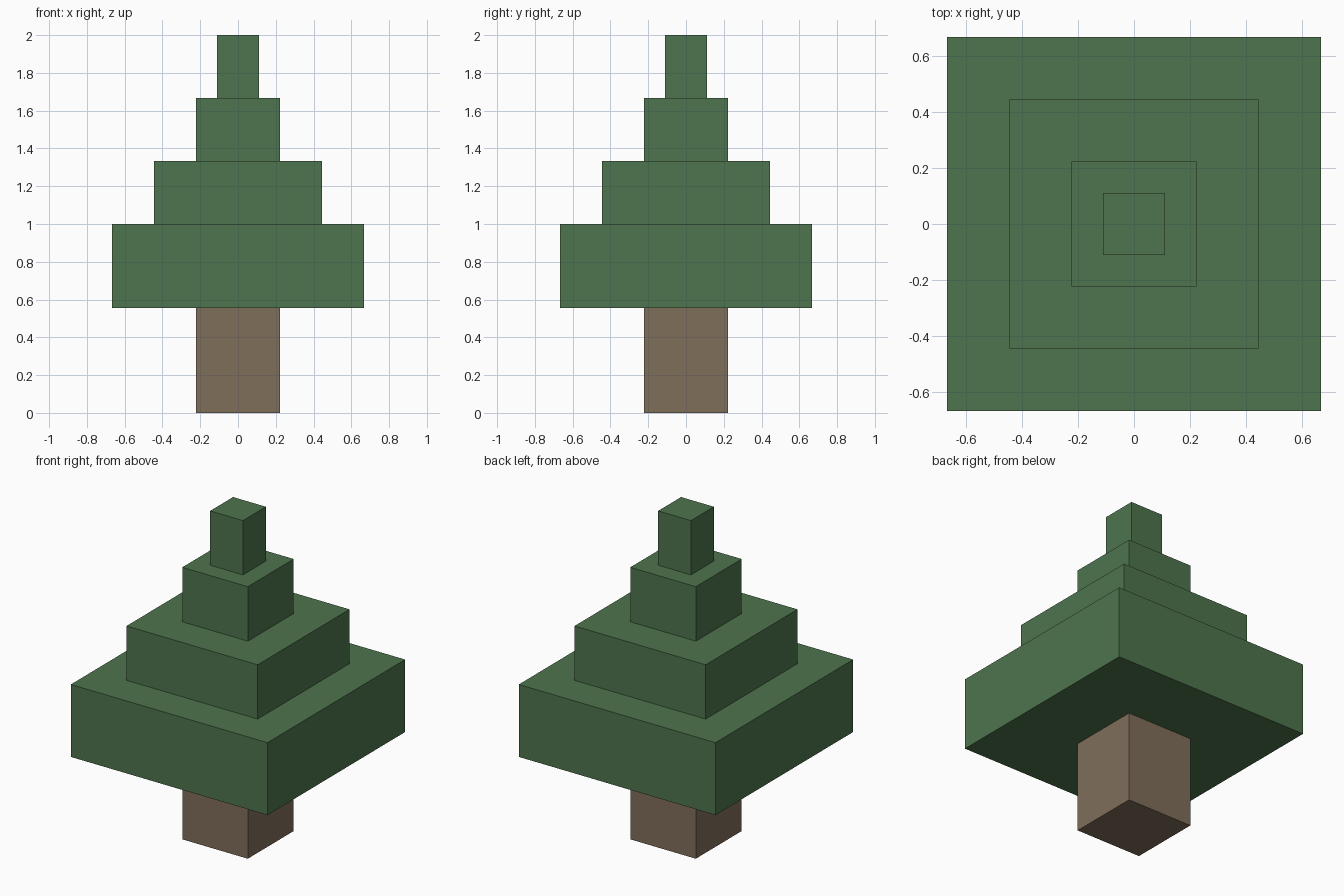
import bpy

default_cube = bpy.data.objects.get("Cube")
if default_cube:
    bpy.data.objects.remove(default_cube, do_unlink=True)


def make_material(name, colour):
    mat = bpy.data.materials.new(name)
    mat.use_nodes = True
    mat.diffuse_color = colour
    mat.node_tree.nodes["Principled BSDF"].inputs["Base Color"].default_value = colour
    return mat


def add_block(name, width, bottom, top, mat):
    """Square block centred on the z axis, between two heights."""
    bpy.ops.mesh.primitive_cube_add(size=1, location=(0, 0, (bottom + top) / 2))
    block = bpy.context.object
    block.name = name
    block.scale = (width, width, top - bottom)
    bpy.ops.object.transform_apply(location=False, rotation=False, scale=True)
    block.data.materials.append(mat)
    return block


bark = make_material("bark_brown", (0.216, 0.156, 0.102, 1))
needles = make_material("needle_green", (0.077, 0.174, 0.077, 1))

# Trunk
add_block("trunk", 0.444, 0, 0.556, bark)

# Stacked foliage tiers, widest at the bottom
tiers = [
    ("bottom_foliage", 1.333, 0.556, 1.0),
    ("middle_foliage", 0.889, 1.0, 1.333),
    ("upper_foliage", 0.444, 1.333, 1.667),
    ("treetop", 0.222, 1.667, 2.0),
]
for name, width, bottom, top in tiers:
    add_block(name, width, bottom, top, needles)
